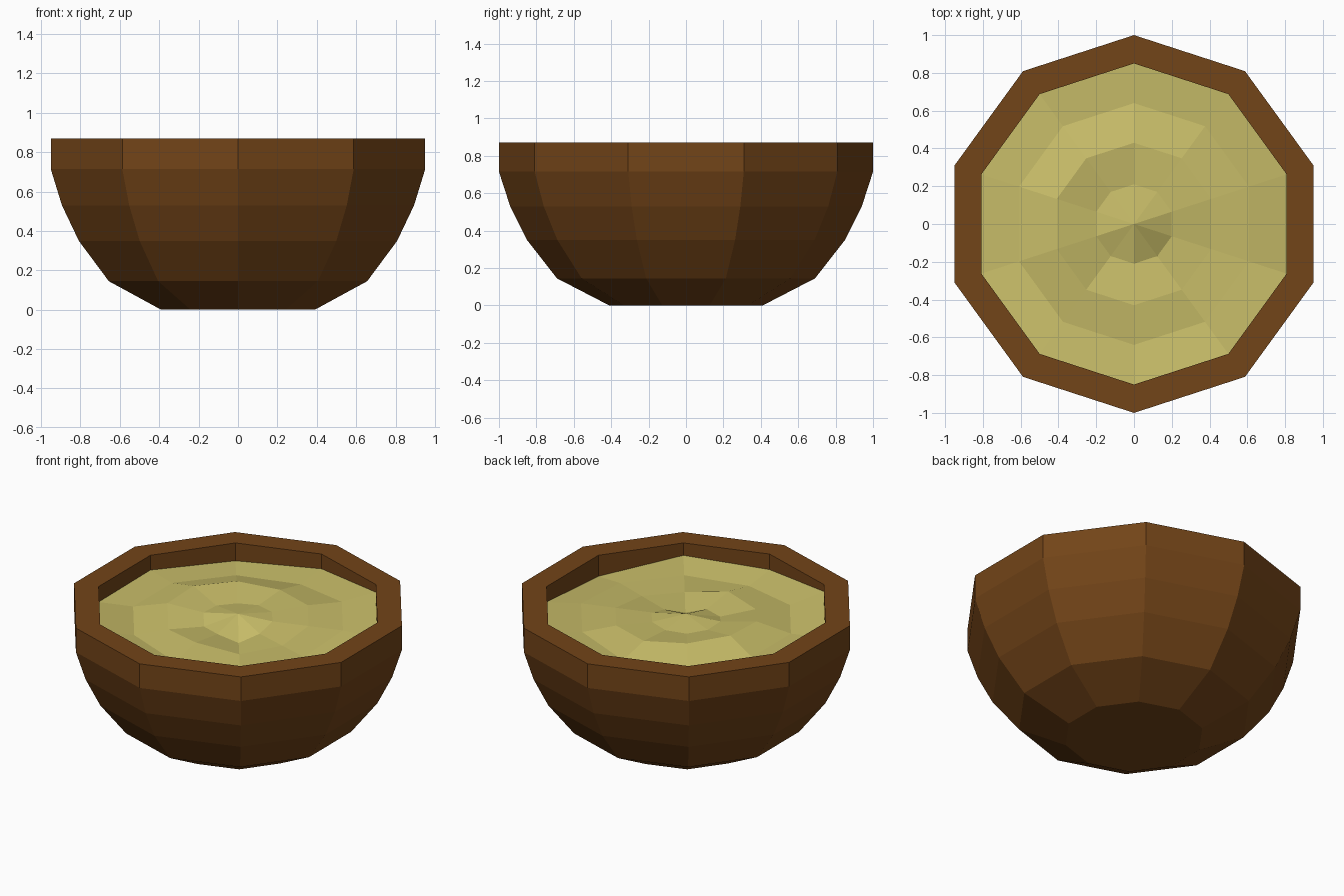
import bpy
from math import cos, sin, radians

if "Cube" in bpy.data.objects:
    bpy.data.objects.remove(bpy.data.objects["Cube"])

SIDES = 10


def material(name, color):
    m = bpy.data.materials.new(name)
    m.diffuse_color = (*color, 1)
    m.use_nodes = True
    m.node_tree.nodes["Principled BSDF"].inputs["Base Color"].default_value = m.diffuse_color
    return m


def ring(r, heights):
    # ring starts at the back vertex (+y) and runs counter-clockwise
    return [(r * cos(radians(90 + 36 * i)), r * sin(radians(90 + 36 * i)), z)
            for i, z in enumerate(heights)]


def bands(n_rings):
    # quads joining consecutive rings
    return [(k * SIDES + i, k * SIDES + (i + 1) % SIDES,
             (k + 1) * SIDES + (i + 1) % SIDES, (k + 1) * SIDES + i)
            for k in range(n_rings - 1) for i in range(SIDES)]


def add_mesh(name, verts, faces, mat):
    me = bpy.data.meshes.new(name)
    me.from_pydata(verts, [], faces)
    me.materials.append(mat)
    ob = bpy.data.objects.new(name, me)
    bpy.context.collection.objects.link(ob)
    return ob


# Bowl: profile from the foot up the outside, over the rim and down inside
profile = [(0.41, 0), (0.69, 0.145), (0.85, 0.35), (0.94, 0.53), (1, 0.715), (1, 0.87),
           (0.85, 0.87), (0.85, 0.715), (0.80, 0.54), (0.72, 0.39), (0.58, 0.24), (0.35, 0.13)]
verts = [v for r, z in profile for v in ring(r, [z] * SIDES)]
faces = bands(len(profile))
last = (len(profile) - 1) * SIDES
faces.append(tuple(reversed(range(SIDES))))
faces.append(tuple(range(last, last + SIDES)))
add_mesh("bowl", verts, faces, material("wood", (0.17, 0.058, 0.009)))

# Soup: gently rippled surface, rings from the wall to the middle
ripples = [
    (0.85, [.775, .755, .775, .77, .825, .77, .79, .735, .77, .82]),
    (0.64, [.755, .76, .77, .77, .77, .745, .76, .77, .79, .79]),
    (0.43, [.80, .82, .83, .82, .775, .79, .75, .765, .79, .80]),
    (0.21, [.785, .78, .785, .79, .76, .76, .72, .76, .79, .79]),
]
verts = [v for r, zs in ripples for v in ring(r, zs)] + [(0, 0, 0.81)]
faces = bands(len(ripples))
last = (len(ripples) - 1) * SIDES
faces += [(last + i, last + (i + 1) % SIDES, last + SIDES) for i in range(SIDES)]
add_mesh("soup", verts, faces, material("soup", (0.58, 0.51, 0.14)))
